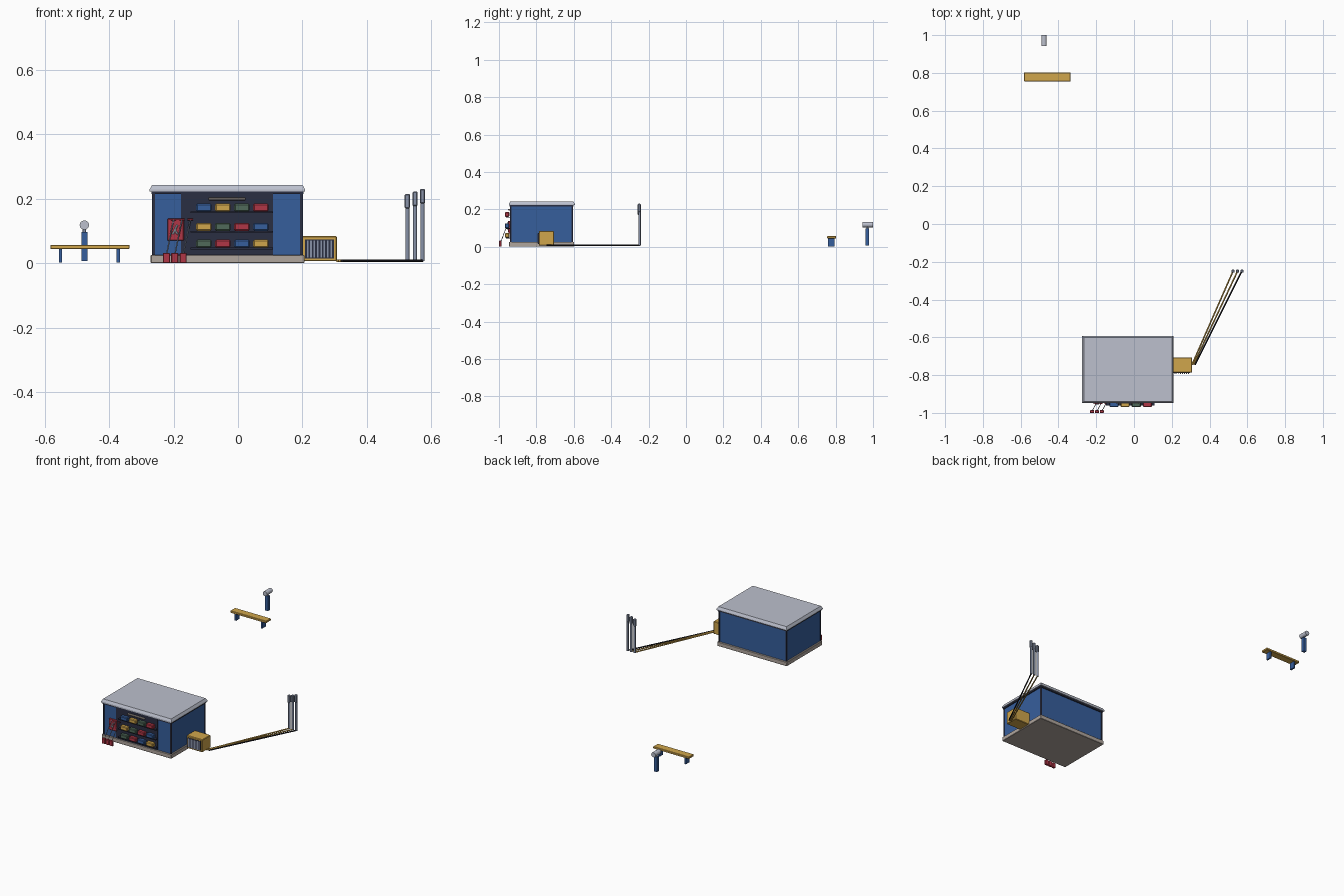
import bpy, bmesh, math
from mathutils import Vector

if "Cube" in bpy.data.objects:
    bpy.data.objects.remove(bpy.data.objects["Cube"])


def mat(name, r, g, b):
    m = bpy.data.materials.new(name)
    lin = [(c / 255 / 12.92) if c < 11 else ((c / 255 + 0.055) / 1.055) ** 2.4 for c in (r, g, b)]
    m.diffuse_color = (*lin, 1)
    m.use_nodes = True
    m.node_tree.nodes["Principled BSDF"].inputs["Base Color"].default_value = m.diffuse_color
    return m


BLUE = mat("blue", 54, 94, 156)
NAVY = mat("dark navy", 42, 46, 66)
GOLD = mat("golden yellow", 208, 166, 76)
RED = mat("red", 176, 54, 70)
GREEN = mat("green", 80, 106, 90)
PALE = mat("pale grey", 188, 192, 205)
STEEL = mat("steel grey", 136, 146, 168)
STONE = mat("warm stone", 176, 166, 158)
BLACK = mat("black", 30, 30, 36)


def finish(name, bm, material):
    bmesh.ops.recalc_face_normals(bm, faces=bm.faces)
    me = bpy.data.meshes.new(name)
    bm.to_mesh(me)
    bm.free()
    me.materials.append(material)
    ob = bpy.data.objects.new(name, me)
    bpy.context.collection.objects.link(ob)
    return ob


def box(name, x, y, z, material, bevel=0):
    """Box from (min, max) ranges."""
    bm = bmesh.new()
    bmesh.ops.create_cube(bm, size=1)
    for v in bm.verts:
        v.co = [(r[0] + r[1]) / 2 + c * (r[1] - r[0]) for r, c in zip((x, y, z), v.co)]
    if bevel:
        bmesh.ops.bevel(bm, geom=bm.edges[:], offset=bevel, segments=1, affect='EDGES')
    return finish(name, bm, material)


def rod(name, a, b, r, material, sides=10):
    """Cylinder between two points."""
    a, b = Vector(a), Vector(b)
    d = b - a
    bm = bmesh.new()
    bmesh.ops.create_cone(bm, cap_ends=True, segments=sides, radius1=r, radius2=r, depth=d.length)
    bm.transform(d.to_track_quat('Z', 'Y').to_matrix().to_4x4())
    bmesh.ops.translate(bm, verts=bm.verts, vec=(a + b) / 2)
    ob = finish(name, bm, material)
    for p in ob.data.polygons:
        p.use_smooth = len(p.vertices) == 4 and sides > 6
    return ob


# Kiosk body
X0, X1, Y0, Y1 = -0.262, 0.197, -0.938, -0.607
box("foundation", (-0.271, 0.206), (-0.946, -0.598), (0, 0.026), STONE, 0.002)
box("walls", (X0, X1), (Y0, Y1), (0.026, 0.217), BLUE)
for x in (X0, X1):
    for y in (Y0, Y1):
        box("corner_post", (x - 0.004, x + 0.004), (y - 0.004, y + 0.004), (0.026, 0.216), NAVY)
box("eave_trim", (-0.268, 0.203), (-0.944, -0.601), (0.214, 0.223), NAVY)

# Roof with sloped edges
bm = bmesh.new()
rings = []
for z, inset in ((0.222, 0), (0.229, 0), (0.243, 0.008)):
    rings.append([bm.verts.new((x, y, z)) for x, y in (
        (-0.274 + inset, -0.947 + inset), (0.208 - inset, -0.947 + inset),
        (0.208 - inset, -0.594 - inset), (-0.274 + inset, -0.594 - inset))])
for lo, hi in zip(rings, rings[1:]):
    for i in range(4):
        bm.faces.new((lo[i], lo[(i + 1) % 4], hi[(i + 1) % 4], hi[i]))
bm.faces.new(rings[0])
bm.faces.new(rings[-1])
finish("roof", bm, PALE)

# Display front with shelves, goods and lamp
box("display_back", (-0.176, 0.109), (Y0 - 0.004, Y0 + 0.004), (0.026, 0.215), NAVY)
goods = (BLUE, GOLD, GREEN, RED)
for row, z in enumerate((0.158, 0.098, 0.046)):
    box("shelf", (-0.148, 0.109), (-0.962, Y0), (z - 0.003, z + 0.002), NAVY)
    for col in range(4):
        x = -0.106 + 0.059 * col
        box("folded_goods", (x - 0.024, x + 0.024), (-0.969, -0.944), (z + 0.002, z + 0.027),
            goods[(row + col) % 4], 0.004)
box("lamp", (-0.092, 0.024), (-0.951, Y0), (0.195, 0.203), STONE, 0.002)

# Notice board on the left
box("notice_frame", (-0.219, -0.168), (-0.949, Y0), (0.070, 0.138), RED, 0.002)
box("notice_panel", (-0.211, -0.176), (-0.951, -0.945), (0.079, 0.129), RED)
rod("notice_mark", (-0.202, -0.952, 0.09), (-0.188, -0.952, 0.119), 0.003, PALE, 6)
rod("notice_mark", (-0.188, -0.952, 0.09), (-0.197, -0.952, 0.105), 0.003, PALE, 6)

# Leaning shovels
for x in (-0.222, -0.196, -0.170):
    box("shovel_blade", (x - 0.011, x + 0.011), (-1.0, -0.986), (0, 0.032), RED, 0.002)
    rod("shovel_shaft", (x, -0.99, 0.025), (x + 0.022, -0.95, 0.134), 0.002, STEEL, 6)
    rod("shovel_grip", (x + 0.014, -0.95, 0.135), (x + 0.03, -0.95, 0.135), 0.003, RED, 6)

# Equipment cabinet with a front grille
box("cabinet", (0.199, 0.307), (-0.787, -0.706), (0.006, 0.084), GOLD, 0.003)
box("grille_back", (0.208, 0.297), (-0.790, -0.785), (0.015, 0.073), NAVY)
for i in range(8):
    x = 0.216 + i * 0.0104
    box("grille_bar", (x - 0.0025, x + 0.0025), (-0.793, -0.789), (0.017, 0.071), STEEL)

# Cables running to three tall posts
for i, (x, top, m) in enumerate(((0.525, 0.215, GOLD), (0.549, 0.222, GOLD), (0.572, 0.230, BLACK))):
    s = 0.307 + 0.008 * i
    rod("cable", (s, -0.745, 0.008), (x, -0.248, 0.008), 0.004, m, 8)
    rod("post", (x, -0.248, 0.006), (x, -0.248, top - 0.003), 0.0065, STEEL)
    box("post_head", (x - 0.008, x + 0.008), (-0.258, -0.242), (top - 0.045, top), STEEL, 0.003)

# Bench
box("bench_seat", (-0.582, -0.336), (0.755, 0.802), (0.044, 0.057), GOLD, 0.002)
for x in (-0.55, -0.371):
    box("bench_leg", (x - 0.005, x + 0.005), (0.760, 0.795), (0.002, 0.045), BLUE)

# Viewer on a stand
box("viewer_stand", (-0.486, -0.467), (0.960, 0.979), (0.006, 0.097), BLUE)
rod("viewer_head", (-0.4765, 0.943, 0.118), (-0.4765, 1.0, 0.118), 0.0145, PALE, 20)
rod("viewer_neck", (-0.4765, 0.97, 0.095), (-0.4765, 0.97, 0.108), 0.005, STEEL, 8)
